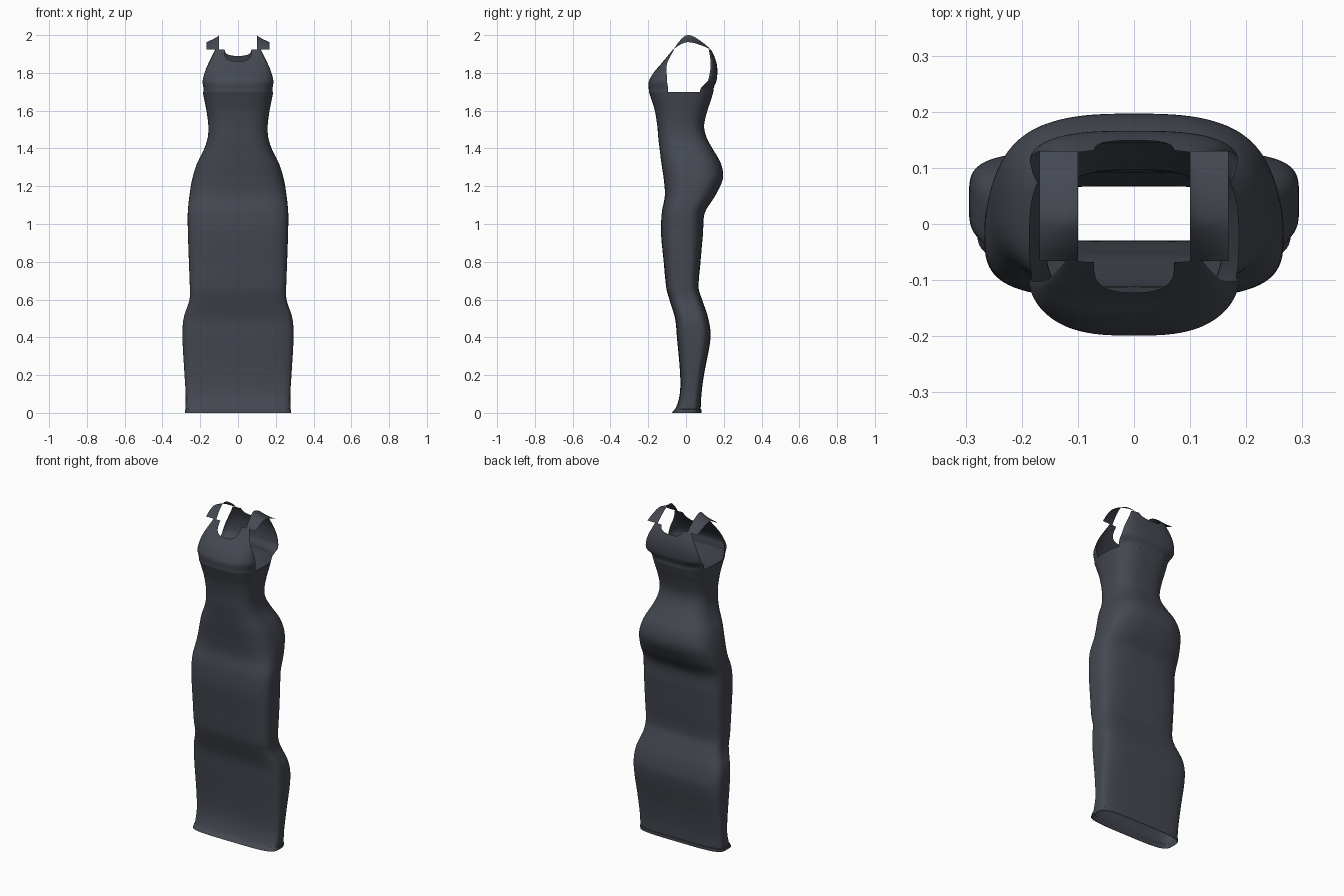
import bpy, math

cube = bpy.data.objects.get("Cube")
if cube:
    bpy.data.objects.remove(cube, do_unlink=True)

cloth = bpy.data.materials.new("dark slate cloth")
cloth.use_nodes = True
COLOR = (0.058, 0.065, 0.082, 1)
cloth.diffuse_color = COLOR
bsdf = cloth.node_tree.nodes["Principled BSDF"]
bsdf.inputs["Base Color"].default_value = COLOR
bsdf.inputs["Roughness"].default_value = 0.8

# Body profile: height, half width, front y, back y
BODY = [
    (0.0, .277, -.072, .078), (.03, .277, -.052, .078), (.1, .277, -.033, .082),
    (.2, .283, -.031, .095), (.4, .294, -.048, .13), (.5, .288, -.058, .118),
    (.6, .257, -.088, .085), (.66, .255, -.104, .067), (.8, .26, -.118, .077),
    (.95, .265, -.132, .09), (1.06, .266, -.128, .1), (1.15, .257, -.112, .155),
    (1.24, .242, -.118, .195), (1.32, .217, -.13, .185), (1.4, .178, -.14, .14),
    (1.46, .16, -.147, .108), (1.52, .157, -.152, .096), (1.6, .167, -.165, .113),
    (1.65, .177, -.18, .13), (1.7, .187, -.197, .145),
]
# Bodice panels: height, half width, armhole edge y, middle y
FRONT = [(1.7, .184, -.095, -.197), (1.75, .188, -.1, -.198), (1.8, .177, -.102, -.172),
         (1.85, .155, -.1, -.13), (1.9, .13, -.076, -.09), (1.93, .117, -.058, -.065)]
BACK = [(1.7, .184, .075, .145), (1.75, .186, .112, .16), (1.8, .177, .126, .166),
        (1.85, .157, .13, .162), (1.9, .132, .125, .145), (1.93, .118, .118, .13)]
STRAP = [(-.066, 1.924), (-.04, 1.962), (-.01, 1.992), (.012, 2.0),
         (.05, 1.987), (.1, 1.952), (.13, 1.924)]
BUST_Z, TOP_Z = 1.7, 1.925


def sample(table, z):
    """Smooth cubic interpolation of a table keyed by its first column."""
    i = 0
    while i < len(table) - 2 and z > table[i + 1][0]:
        i += 1
    a, b = table[i], table[i + 1]
    prev, nxt = table[max(i - 1, 0)], table[min(i + 2, len(table) - 1)]
    h = b[0] - a[0]
    t = min(max((z - a[0]) / h, 0), 1)
    out = []
    for k in range(1, len(a)):
        m0 = (b[k] - prev[k]) / (b[0] - prev[0]) * h
        m1 = (nxt[k] - a[k]) / (nxt[0] - a[0]) * h
        out.append((2*t**3 - 3*t*t + 1) * a[k] + (t**3 - 2*t*t + t) * m0
                   + (3*t*t - 2*t**3) * b[k] + (t**3 - t*t) * m1)
    return out


def grid_object(name, rows, closed=False):
    """Sheet through rows of points; closed joins each row's ends."""
    n = len(rows[0])
    verts = [p for row in rows for p in row]
    faces = [(r*n + c, r*n + (c + 1) % n, (r + 1)*n + (c + 1) % n, (r + 1)*n + c)
             for r in range(len(rows) - 1) for c in range(n if closed else n - 1)]
    mesh = bpy.data.meshes.new(name)
    mesh.from_pydata(verts, [], faces)
    mesh.materials.append(cloth)
    obj = bpy.data.objects.new(name, mesh)
    bpy.context.collection.objects.link(obj)
    bpy.ops.object.select_all(action='DESELECT')
    obj.select_set(True)
    bpy.context.view_layer.objects.active = obj
    bpy.ops.object.shade_smooth_by_angle(angle=math.radians(50))
    return obj


def squareness(z):
    """Flat rounded section at the legs, softer at hips and bust."""
    return 4.2 - 1.3 * min(max((z - .6) / .6, 0), 1)


def section(z, grow=0.0, count=112):
    a, yf, yb = sample(BODY, z)
    a, c, b, e = a + grow, (yf + yb) / 2, (yb - yf) / 2 + grow, 2 / squareness(z)
    ring = []
    for i in range(count):
        t = 2 * math.pi * i / count
        co, si = math.cos(t), math.sin(t)
        ring.append((a * math.copysign(abs(co)**e, co),
                     c + b * math.copysign(abs(si)**e, si), z))
    return ring


# Skirt and waist, with a folded hem
grid_object("dress_body", [section(BUST_Z * i / 120) for i in range(121)], True)
grid_object("hem_band", [section(.0, .001), section(.0, .003),
                         section(.018, .003), section(.02, 0)], True)


def panel(name, table, neck_depth, side):
    """Bodice panel between the armholes with a scooped neckline."""
    a, yf, yb = sample(BODY, BUST_Z)
    c, b, n = (yf + yb) / 2, (yb - yf) / 2, squareness(BUST_Z)
    cols, rows = 64, 36
    grid = []
    for r in range(rows + 1):
        line = []
        for k in range(cols + 1):
            u = math.sin((k / cols - .5) * math.pi)
            scoop = max(1 - abs(u * .118 / .068)**2.6, 0)**.5
            z = BUST_Z + (TOP_Z - neck_depth * scoop - BUST_Z) * r / rows
            w, ye, ym = sample(table, z)
            y = ye + (ym - ye) * max(1 - abs(u)**3, 0)**.55
            # blend into the waist section along the lower edge
            f = min((z - BUST_Z) / .06, 1)
            f = f * f * (3 - 2 * f)
            w0 = a * (1 - (abs(table[0][2] - c) / b)**n)**(1 / n)
            y0 = c + side * b * max(1 - (w0 * abs(u) / a)**n, 0)**(1 / n)
            line.append((u * (w0 + (w - w0) * f), y0 + (y - y0) * f, z))
        grid.append(line)
    return grid_object(name, grid[::side])


panel("front_bodice", FRONT, .065, -1)
panel("back_bodice", BACK, .035, 1)

# Shoulder straps, arched front to back and drooping outward
for label, s in (("left", 1), ("right", -1)):
    rows = []
    for i in range(29):
        y = STRAP[0][0] + (STRAP[-1][0] - STRAP[0][0]) * i / 28
        z = sample(STRAP, y)[0]
        rows.append([(s * (.1 + .068 * k / 8), y,
                      TOP_Z + (z - TOP_Z) * (1 - .5 * (k / 8)**.75)) for k in range(9)])
    grid_object(label + "_shoulder_strap", rows[::-s])
